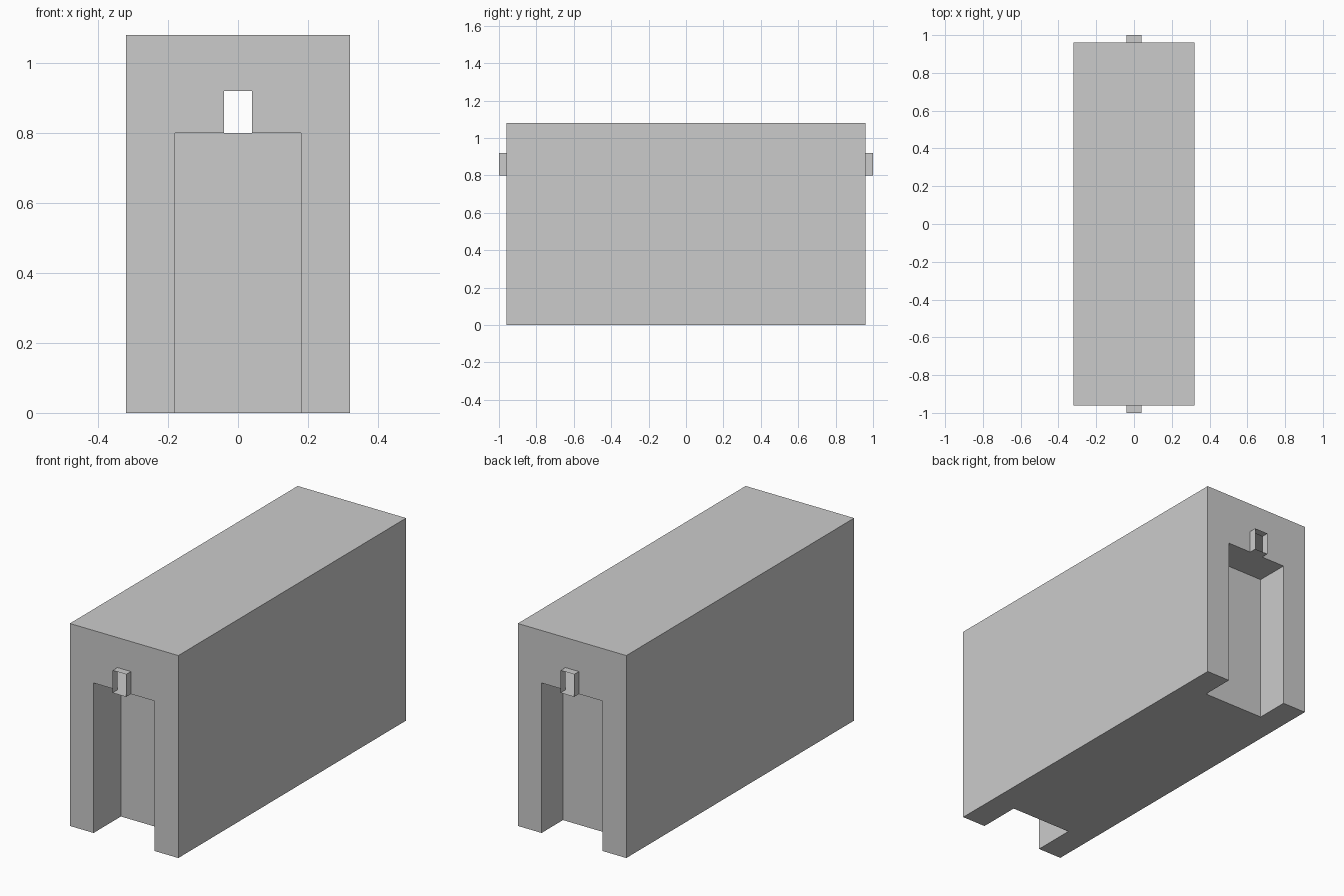
import bpy, bmesh

if "Cube" in bpy.data.objects:
    bpy.data.objects.remove(bpy.data.objects["Cube"])

W, L, H = 0.32, 0.96, 1.08       # body half width, half length, height
DW, DH = 0.18, 0.80              # doorway half width, height
SW, SH, SY = 0.04, 0.92, 1.0     # sleeve half width, top, outer end
ENDS = {"front": (-1, 0.73), "back": (1, 0.78)}   # side, doorway inner wall


def make_object(name, faces):
    bm = bmesh.new()
    for pts in faces:
        bm.faces.new([bm.verts.new(p) for p in pts])
    bmesh.ops.remove_doubles(bm, verts=bm.verts, dist=1e-5)
    bmesh.ops.recalc_face_normals(bm, faces=bm.faces)
    mesh = bpy.data.meshes.new(name)
    bm.to_mesh(mesh)
    bm.free()
    obj = bpy.data.objects.new(name, mesh)
    bpy.context.collection.objects.link(obj)
    return obj


def strip(path, y0, y1):
    """Extrude an x-z path between two y positions."""
    return [[(a[0], y0, a[1]), (b[0], y0, b[1]), (b[0], y1, b[1]), (a[0], y1, a[1])]
            for a, b in zip(path, path[1:])]


# Hollow body: sides and roof
faces = strip([(-W, 0), (-W, H), (W, H), (W, 0)], -L, L)

# End walls, each with a doorway and a small opening above it
half = [(W, H), (W, 0), (DW, 0), (DW, DH), (SW, DH), (SW, SH)]
wall = half + [(-x, z) for x, z in reversed(half)]
floor = []
for side, inner in ENDS.values():
    y, yi = side * L, side * inner
    faces.append([(x, y, z) for x, z in wall])
    # Doorway recess: jambs, ceiling pieces and inner wall
    faces += strip([(-DW, 0), (-DW, DH)], y, yi)
    faces += strip([(DW, 0), (DW, DH)], y, yi)
    faces.append([(-DW, y, DH), (-SW, y, DH), (SW, y, DH), (DW, y, DH),
                  (DW, yi, DH), (-DW, yi, DH)])
    faces.append([(-DW, yi, 0), (DW, yi, 0), (DW, yi, DH), (-DW, yi, DH)])
    # Notched floor outline, walked around the body
    floor += [(x * -side, yy, 0) for x, yy in
              [(-W, y), (-DW, y), (-DW, yi), (DW, yi), (DW, y), (W, y)]]
faces.append(floor)
make_object("body_shell", faces)

# Open rectangular sleeves above the doorways
ring = [(-SW, DH), (SW, DH), (SW, SH), (-SW, SH), (-SW, DH)]
for name, (side, _) in ENDS.items():
    make_object(name + "_sleeve", strip(ring, side * L, side * SY))
